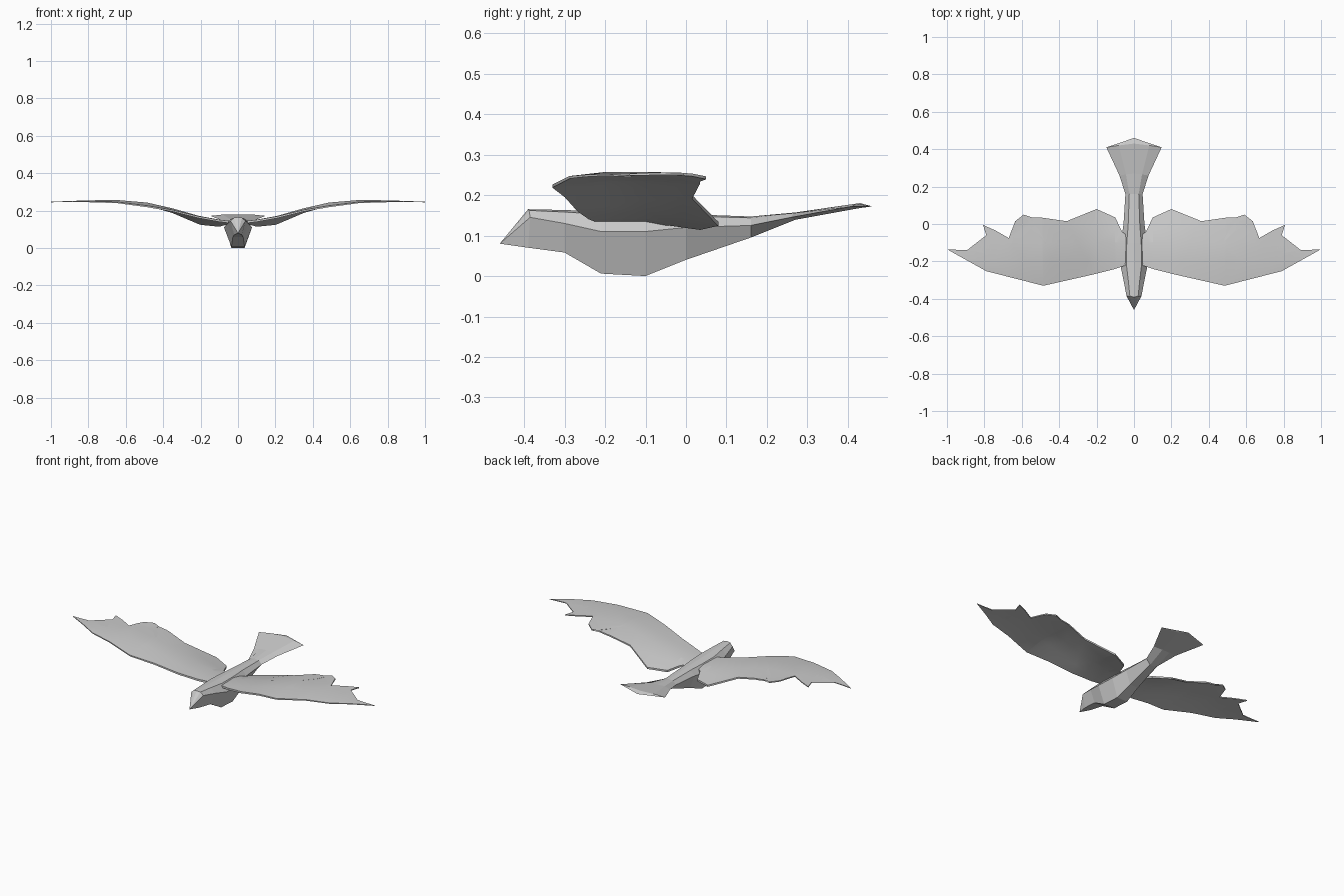
import bpy, bmesh
from mathutils import Vector

if "Cube" in bpy.data.objects:
    bpy.data.objects.remove(bpy.data.objects["Cube"])


def finish(name, bm):
    bmesh.ops.recalc_face_normals(bm, faces=bm.faces)
    mesh = bpy.data.meshes.new(name)
    bm.to_mesh(mesh)
    bm.free()
    obj = bpy.data.objects.new(name, mesh)
    bpy.context.collection.objects.link(obj)
    return obj


def lerp_table(table, x):
    for (x0, v0), (x1, v1) in zip(table, table[1:]):
        if x <= x1:
            return v0 + (v1 - v0) * max(0, (x - x0) / (x1 - x0))
    return table[-1][1]


# Body, head and fanned tail: faceted loft from nose to tail
# y, top z, side z, bottom z, half width, bottom half width, sweep of the sides
sections = [
    (-0.39, 0.165, 0.145, 0.070, 0.040, 0.020, 0.005),
    (-0.30, 0.163, 0.130, 0.058, 0.056, 0.028, 0),
    (-0.21, 0.160, 0.110, 0.006, 0.075, 0.035, 0),
    (-0.10, 0.157, 0.110, 0.000, 0.070, 0.035, 0),
    (0.00, 0.153, 0.120, 0.040, 0.056, 0.028, 0),
    (0.16, 0.147, 0.125, 0.095, 0.046, 0.020, 0),
    (0.27, 0.157, 0.145, 0.139, 0.078, 0.025, -0.01),
    (0.43, 0.180, 0.172, 0.168, 0.148, 0.050, -0.02),
]
bm = bmesh.new()
rings = []
for y, zt, zm, zb, w, wb, sweep in sections:
    zs = zt - 0.15 * (zt - zm)
    half = [(0.55 * w, y + sweep / 2, zs), (w, y + sweep, zm), (wb, y, zb)]
    pts = [(0, y, zt)] + half + [(-x, yy, z) for x, yy, z in reversed(half)]
    rings.append([bm.verts.new(p) for p in pts])
n = len(rings[0])
for a, b in zip(rings, rings[1:]):
    for i in range(n):
        j = (i + 1) % n
        bm.faces.new((a[i], a[j], b[j], b[i]))
for ring, tip in ((rings[0], (0, -0.46, 0.08)), (rings[-1], (0, 0.46, 0.172))):
    t = bm.verts.new(tip)
    for i in range(n):
        bm.faces.new((ring[i], ring[(i + 1) % n], t))
finish("body", bm)

# Wings: feathered outline, split into panels and bent to a shallow arch
outline = [
    (0.04, -0.22), (0.10, -0.24), (0.21, -0.268), (0.485, -0.33), (0.79, -0.252),
    (1.0, -0.135), (0.945, -0.138), (0.89, -0.138), (0.754, -0.166), (0.79, -0.06),
    (0.807, -0.005), (0.74, -0.035), (0.67, -0.075), (0.635, 0.015), (0.59, 0.05),
    (0.562, 0.01), (0.545, -0.03), (0.47, -0.105), (0.50, -0.045), (0.55, 0.02),
    (0.545, 0.035), (0.50, 0.035), (0.36, 0.015), (0.20, 0.08), (0.10, 0.035),
    (0.065, -0.04), (0.04, -0.06),
]
arch = [(0, 0.140), (0.1, 0.152), (0.21, 0.172), (0.35, 0.212), (0.485, 0.243),
        (0.65, 0.257), (0.8, 0.255), (1, 0.248)]
rear_droop = [(0, 0.2), (0.2, 0.2), (0.36, 0.13), (0.5, 0.07), (0.7, 0)]
front_droop = [(0, 0.02), (0.2, 0.03), (0.485, 0.13), (0.8, 0.1), (1, 0)]


def wing(side, name):
    bm = bmesh.new()
    bm.faces.new([bm.verts.new((x, y, 0)) for x, y in outline])
    bmesh.ops.triangulate(bm, faces=bm.faces[:])
    cuts = [((x, 0, 0), (1, 0, 0)) for x in (0.1, 0.21, 0.35, 0.485, 0.65, 0.8)]
    cuts += [((0, y, 0), (0, 1, 0)) for y in (-0.1, -0.2)]
    for co, no in cuts:
        bmesh.ops.bisect_plane(bm, geom=bm.verts[:] + bm.edges[:] + bm.faces[:],
                               plane_co=co, plane_no=no, dist=1e-5)
    bmesh.ops.triangulate(bm, faces=bm.faces[:])
    for v in bm.verts:
        x, y, _ = v.co
        z = (lerp_table(arch, x) - lerp_table(rear_droop, x) * max(0, y + 0.1)
             - lerp_table(front_droop, x) * max(0, -y - 0.2))
        v.co = Vector((x, y, z))
    # Thin underside
    top = bm.faces[:]
    lower = bmesh.ops.extrude_face_region(bm, geom=top, use_keep_orig=True)
    for v in lower["geom"]:
        if isinstance(v, bmesh.types.BMVert):
            v.co.z -= 0.012 * (1 - 0.7 * v.co.x)
    for v in bm.verts:
        v.co.x *= side
    obj = finish(name, bm)
    bpy.ops.object.select_all(action="DESELECT")
    obj.select_set(True)
    bpy.context.view_layer.objects.active = obj
    bpy.ops.object.shade_smooth_by_angle(angle=0.6)


wing(1, "wing_left")
wing(-1, "wing_right")
